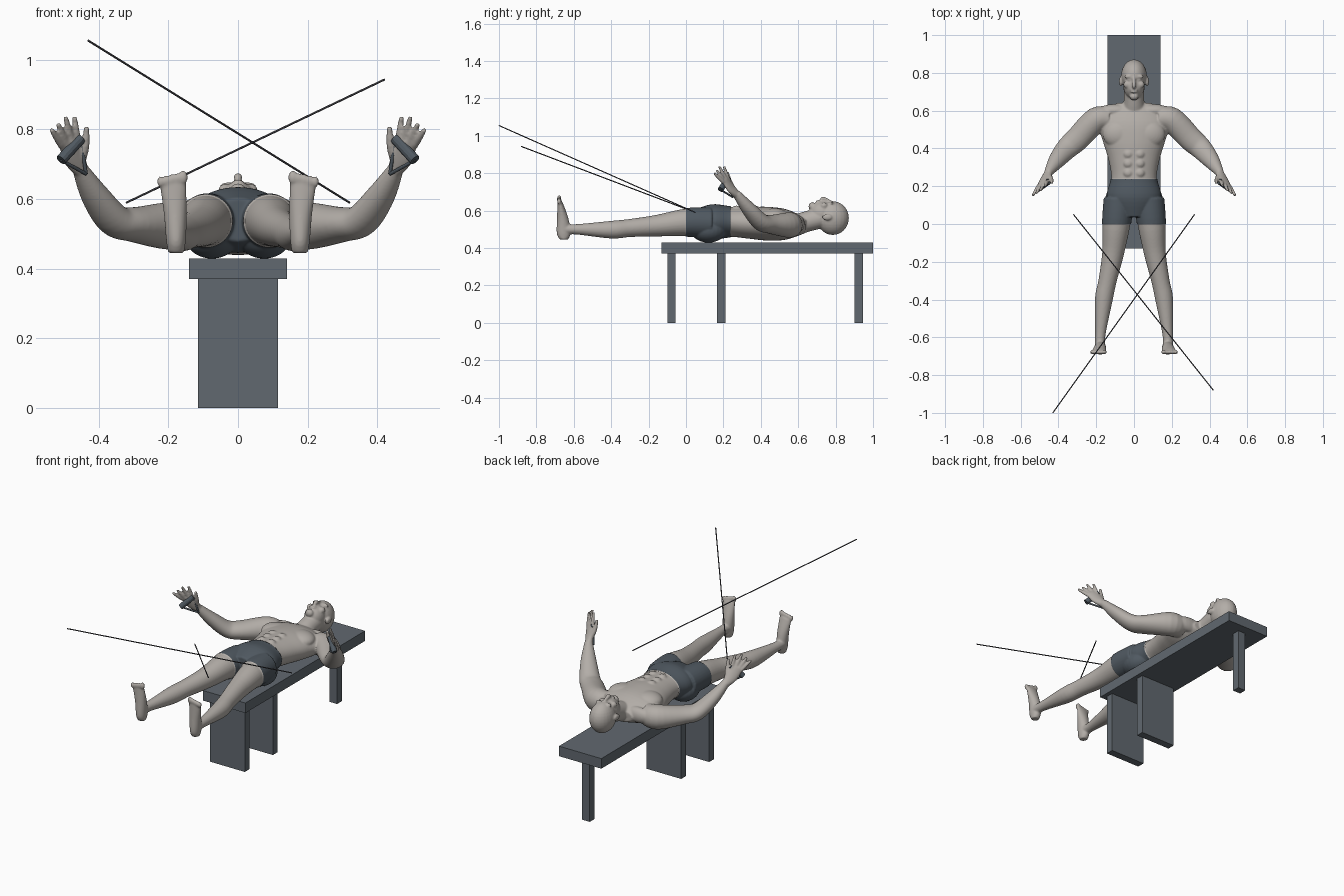
import bpy, bmesh, math
from mathutils import Vector, Matrix

cube = bpy.data.objects.get("Cube")
if cube:
    bpy.data.objects.remove(cube)


def material(name, red, green, blue):
    colour = (red, green, blue, 1)
    mat = bpy.data.materials.new(name)
    mat.use_nodes = True
    mat.diffuse_color = colour
    mat.node_tree.nodes["Principled BSDF"].inputs["Base Color"].default_value = colour
    return mat


SKIN = material("warm grey skin", 0.45, 0.42, 0.39)
SLATE = material("slate grey", 0.12, 0.14, 0.16)
CLOTH = material("dark slate cloth", 0.08, 0.1, 0.12)
STEEL = material("dark cable", 0.06, 0.06, 0.07)


def finish(bm, name, *materials):
    bmesh.ops.recalc_face_normals(bm, faces=bm.faces)
    mesh = bpy.data.meshes.new(name)
    bm.to_mesh(mesh)
    bm.free()
    for mat in materials:
        mesh.materials.append(mat)
    ob = bpy.data.objects.new(name, mesh)
    bpy.context.collection.objects.link(ob)
    return ob


def placed(centre, scale):
    return Matrix.Translation(centre) @ Matrix.Diagonal((*scale, 1))


def board(name, width, front, back, bottom, top):
    bm = bmesh.new()
    centre = (0, (front + back) / 2, (bottom + top) / 2)
    size = (width, back - front, top - bottom)
    bmesh.ops.create_cube(bm, size=1, matrix=placed(centre, size))
    return finish(bm, name, SLATE)


def smooth_path(keys, steps):
    """Catmull-Rom curve through keys of position and radii."""
    path = []
    last = len(keys) - 1
    for i in range(last):
        before, start, end, after = (keys[min(max(i + k, 0), last)] for k in (-1, 0, 1, 2))
        for n in range(steps):
            t = n / steps
            path.append([q + t / 2 * (r - p + t * (2 * p - 5 * q + 4 * r - s
                         + t * (3 * (q - r) + s - p)))
                         for p, q, r, s in zip(before, start, end, after)])
    return path + [keys[last]]


def loft(bm, keys, across=(1, 0, 0), side=1, sides=32, steps=5):
    """Elliptical sections along keys of x, y, z, radius and optional depth."""
    keys = [key if len(key) == 5 else (*key, key[-1]) for key in keys]
    path = smooth_path(keys, steps)
    points = [Vector(key[:3]) for key in path]
    rings = []
    for i, (point, key) in enumerate(zip(points, path)):
        tangent = (points[min(i + 1, len(points) - 1)] - points[max(i - 1, 0)]).normalized()
        u = Vector(across)
        u = (u - tangent * u.dot(tangent)).normalized()
        v = tangent.cross(u)
        ring = []
        for k in range(sides):
            angle = math.tau * k / sides
            spot = point + u * key[3] * math.cos(angle) + v * key[4] * math.sin(angle)
            ring.append(bm.verts.new((spot.x * side, spot.y, spot.z)))
        rings.append(ring)
    for ring, following in zip(rings, rings[1:]):
        for k in range(sides):
            n = (k + 1) % sides
            bm.faces.new((ring[k], ring[n], following[n], following[k]))
    bm.faces.new(rings[0])
    bm.faces.new(rings[-1])


def rod(bm, start, end, radius, side=1):
    loft(bm, [(*start, radius), (*end, radius)], (0, 0, 1), side, sides=12, steps=1)


def blob(bm, x, y, z, radii, side=1):
    bmesh.ops.create_uvsphere(bm, u_segments=24, v_segments=16, radius=1,
                              matrix=placed((x * side, y, z), radii))


# Bench
SEAT = 0.37
board("bench_top", 0.28, -0.13, 1, SEAT, 0.43)
board("front_leg_board", 0.23, -0.1, -0.055, 0, SEAT)
board("middle_leg_board", 0.23, 0.165, 0.21, 0, SEAT)
board("rear_leg_post", 0.05, 0.9, 0.945, 0, SEAT)

# Torso from shoulders to groin at even spacing, then neck
bm = bmesh.new()
widths = (0.09, 0.185, 0.165, 0.135, 0.12, 0.14, 0.08)
depths = (0.04, 0.08, 0.09, 0.085, 0.08, 0.09, 0.06)
loft(bm, [(0, 0.64 - 0.1 * i, 0.52 + 0.005 * min(i, 4), w, d)
          for i, (w, d) in enumerate(zip(widths, depths))], sides=48)
loft(bm, [(0, 0.57, 0.515, 0.075, 0.055), (0, 0.64, 0.54, 0.055), (0, 0.72, 0.56, 0.055)])

# Head: skull, face, chin, nose and lips
blob(bm, 0, 0.785, 0.56, (0.068, 0.086, 0.09))
blob(bm, 0, 0.73, 0.585, (0.056, 0.07, 0.066))
blob(bm, 0, 0.675, 0.623, (0.024, 0.02, 0.022))
loft(bm, [(0, 0.78, 0.645, 0.007), (0, 0.735, 0.663, 0.012), (0, 0.725, 0.655, 0.01)])
for y in (0.7, 0.71):
    blob(bm, 0, y, 0.648, (0.02, 0.006, 0.008))

LEG = [(0.08, 0.13, 0.535, 0.077), (0.093, 0, 0.537, 0.073), (0.11, -0.15, 0.52, 0.058),
       (0.14, -0.3, 0.507, 0.048), (0.16, -0.4, 0.498, 0.047), (0.178, -0.58, 0.5, 0.028),
       (0.18, -0.65, 0.5, 0.028)]
FOOT = [(0.178, -0.654, 0.445, 0.022), (0.178, -0.654, 0.48, 0.028, 0.037),
        (0.18, -0.66, 0.56, 0.033, 0.03), (0.187, -0.674, 0.645, 0.038, 0.013)]
ARM = [(0.13, 0.555, 0.525, 0.06), (0.2, 0.55, 0.523, 0.068), (0.3, 0.45, 0.527, 0.05, 0.064),
       (0.355, 0.4, 0.54, 0.045, 0.058), (0.41, 0.335, 0.61, 0.037, 0.044),
       (0.455, 0.27, 0.69, 0.022)]
PALM = [(0.45, 0.275, 0.68, 0.021), (0.47, 0.24, 0.72, 0.034, 0.016),
        (0.488, 0.207, 0.768, 0.032, 0.012)]
THUMB = [(0.453, 0.258, 0.705, 0.015), (0.438, 0.235, 0.755, 0.012), (0.435, 0.22, 0.808, 0.008)]
KNUCKLES = Vector((0.483, 0.215, 0.755))
ACROSS = Vector((0.84, -0.53, -0.1))
REACH = Vector((0.1, -0.3, 0.9))
SPLAY = Vector((0.1, -0.12, -0.09))

for side in (1, -1):
    # Chest, shoulder slope, buttock and stomach muscles
    blob(bm, 0.08, 0.475, 0.568, (0.085, 0.075, 0.045), side)
    blob(bm, 0.1, 0.6, 0.53, (0.09, 0.035, 0.045), side)
    blob(bm, 0.075, 0.12, 0.495, (0.075, 0.09, 0.062), side)
    for row in range(3):
        blob(bm, 0.03, 0.27 + 0.05 * row, 0.605, (0.028, 0.026, 0.022), side)
    # Brow, eye, cheek and ear
    blob(bm, 0.027, 0.78, 0.638, (0.025, 0.009, 0.011), side)
    blob(bm, 0.026, 0.762, 0.636, (0.012, 0.006, 0.008), side)
    blob(bm, 0.036, 0.738, 0.626, (0.02, 0.02, 0.018), side)
    blob(bm, 0.07, 0.755, 0.565, (0.009, 0.027, 0.017), side)
    # Leg, foot and toes
    loft(bm, LEG, side=side)
    loft(bm, FOOT, side=side)
    for toe in range(5):
        r = 0.01 if toe else 0.014
        blob(bm, 0.158 + 0.016 * toe, -0.678, 0.662 - 0.003 * toe, (r, 0.012, r + 0.006), side)
    # Arm, palm, thumb and fingers
    loft(bm, ARM, (0, 0, 1), side)
    loft(bm, PALM, ACROSS, side)
    loft(bm, THUMB, ACROSS, side)
    for finger in range(4):
        root = KNUCKLES + ACROSS * 0.018 * (finger - 1.5)
        tip = root + (REACH + SPLAY * finger) * (0.1 - 0.012 * abs(finger - 1))
        loft(bm, [(*root, 0.011), (*root.lerp(tip, 0.5), 0.01), (*tip, 0.007)],
             ACROSS, side, sides=12)

# Fuse the masses into one smooth skin
body = finish(bm, "body", SKIN, CLOTH)
bpy.context.view_layer.objects.active = body
body.select_set(True)
fuse = body.modifiers.new("fuse", 'REMESH')
fuse.mode = 'VOXEL'
fuse.voxel_size = 0.005
relax = body.modifiers.new("relax", 'SMOOTH')
relax.iterations = 4
for modifier in ("fuse", "relax"):
    bpy.ops.object.modifier_apply(modifier=modifier)

# Shorts: cut clean hems, colour and raise the cloth
HEM, WAIST, REACH_OUT = 0, 0.237, 0.25
bm = bmesh.new()
bm.from_mesh(body.data)
for y in (HEM, WAIST):
    near = [f for f in bm.faces if abs(f.calc_center_median().x) < REACH_OUT]
    parts = {e for f in near for e in f.edges} | {v for f in near for v in f.verts}
    bmesh.ops.bisect_plane(bm, geom=near + list(parts), dist=1e-5,
                           plane_co=(0, y, 0), plane_no=(0, 1, 0))
bm.normal_update()
raised = set()
for face in bm.faces:
    centre = face.calc_center_median()
    face.smooth = True
    if HEM < centre.y < WAIST and abs(centre.x) < REACH_OUT:
        face.material_index = 1
        raised.update(face.verts)
for vert, normal in [(v, v.normal.copy()) for v in raised]:
    vert.co += normal * 0.004
bm.to_mesh(body.data)
bm.free()

# Hand grips with straps
OUTER, INNER, STRAP = (0.508, 0.185, 0.712), (0.452, 0.225, 0.774), (0.436, 0.25, 0.672)
for side, name in ((1, "left_hand_grip"), (-1, "right_hand_grip")):
    bm = bmesh.new()
    rod(bm, OUTER, INNER, 0.016, side)
    for end in (OUTER, INNER):
        rod(bm, end, STRAP, 0.005, side)
    finish(bm, name, CLOTH)

# Crossing cables
for name, start, near_end in (("long_cable", (-0.43, -1, 1.055), (0.32, 0.05, 0.59)),
                              ("short_cable", (0.42, -0.88, 0.943), (-0.32, 0.05, 0.59))):
    bm = bmesh.new()
    rod(bm, start, near_end, 0.003)
    finish(bm, name, STEEL)
